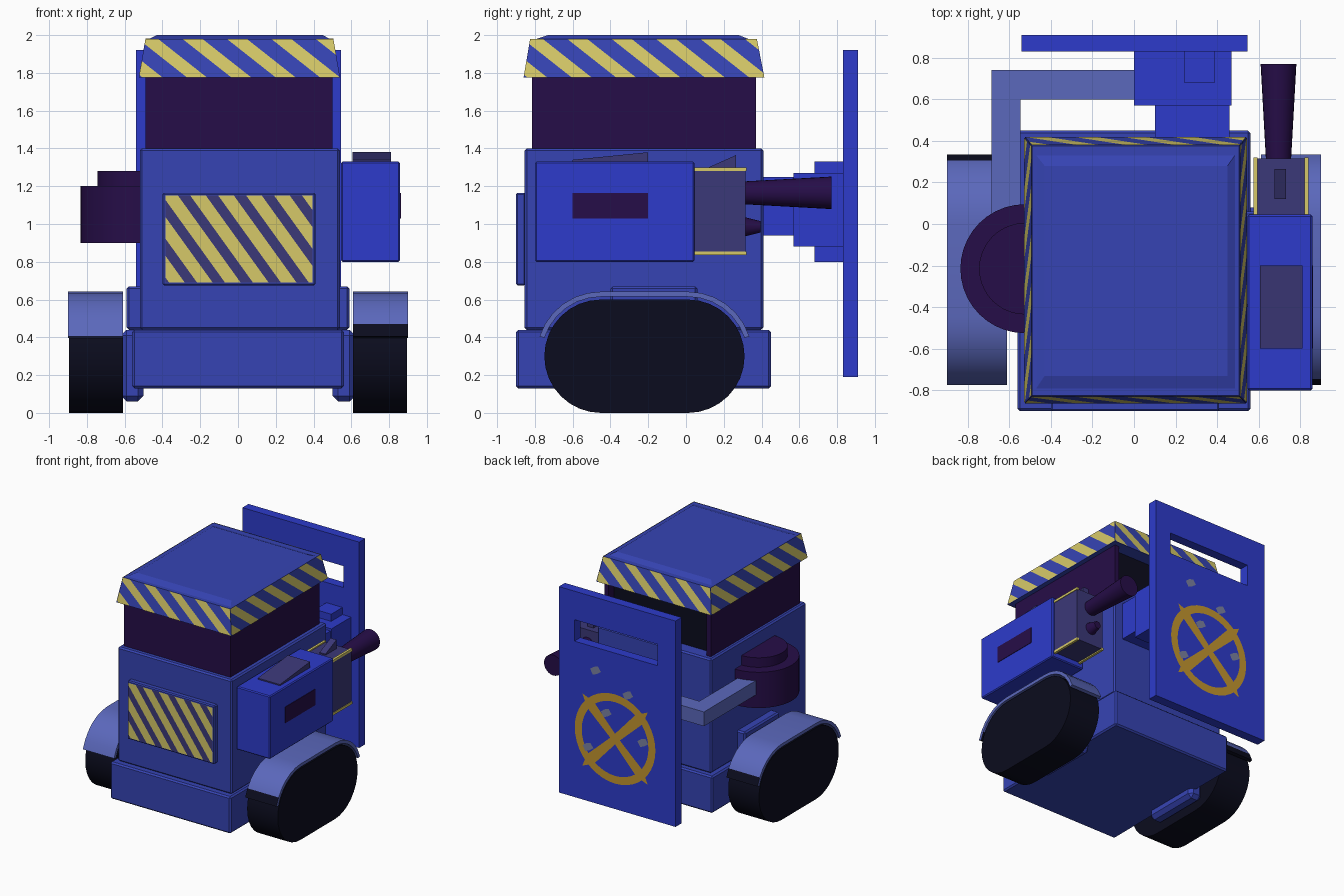
import bpy, bmesh, math
from mathutils import Vector, Matrix

if "Cube" in bpy.data.objects:
    bpy.data.objects.remove(bpy.data.objects["Cube"])


def mat(name, hexcol):
    lin = []
    for i in (0, 2, 4):
        c = int(hexcol[i:i + 2], 16) / 255
        lin.append(c / 12.92 if c <= 0.04045 else ((c + 0.055) / 1.055) ** 2.4)
    m = bpy.data.materials.new(name)
    m.diffuse_color = (*lin, 1)
    m.use_nodes = True
    m.node_tree.nodes["Principled BSDF"].inputs["Base Color"].default_value = m.diffuse_color
    return m


BLUE = mat("body blue", "3644B4")
BRIGHT = mat("bright blue", "2D3BCB")
PALE = mat("pale blue", "5B68BC")
PURPLE = mat("dark purple", "260D48")
DUSTY = mat("dusty purple", "3B3878")
BLACK = mat("rubber black", "0B0C1E")
YELLOW = mat("warning yellow", "D6C968")
GOLD = mat("painted gold", "C4962F")
GREY = mat("worn grey", "7C82A0")


def finish(name, bm, mats, bevel=0, smooth=False, recalc=True):
    if recalc:
        bmesh.ops.recalc_face_normals(bm, faces=bm.faces[:])
    me = bpy.data.meshes.new(name)
    bm.to_mesh(me)
    bm.free()
    for m in mats:
        me.materials.append(m)
    if smooth:
        me.polygons.foreach_set("use_smooth", [True] * len(me.polygons))
        me.set_sharp_from_angle(angle=math.radians(35))
    ob = bpy.data.objects.new(name, me)
    bpy.context.collection.objects.link(ob)
    if bevel:
        b = ob.modifiers.new("bevel", "BEVEL")
        b.width, b.segments = bevel, 1
    return ob


def frustum(name, m, lo, hi, bevel=0):
    """lo / hi = (x0, x1, y0, y1, z) rectangles joined into a solid."""
    bm = bmesh.new()
    a, b = [[bm.verts.new((r[i], r[j], r[4])) for i, j in ((0, 2), (1, 2), (1, 3), (0, 3))]
            for r in (lo, hi)]
    bm.faces.new(a)
    bm.faces.new(b)
    for i in range(4):
        j = (i + 1) % 4
        bm.faces.new((a[i], a[j], b[j], b[i]))
    return finish(name, bm, [m], bevel)


def box(name, m, x0, x1, y0, y1, z0, z1, bevel=0):
    return frustum(name, m, (x0, x1, y0, y1, z0), (x0, x1, y0, y1, z1), bevel)


def prism(name, mats, pts, x0, x1, rule=None, smooth=False):
    """Extrude a (y, z) profile along x."""
    bm = bmesh.new()
    a = [bm.verts.new((x0, y, z)) for y, z in pts]
    b = [bm.verts.new((x1, y, z)) for y, z in pts]
    bm.faces.new(a)
    bm.faces.new(b)
    for i in range(len(pts)):
        j = (i + 1) % len(pts)
        f = bm.faces.new((a[i], a[j], b[j], b[i]))
        if rule:
            f.material_index = rule(f.calc_center_median())
    return finish(name, bm, mats, smooth=smooth)


def cone(name, m, centre, r0, r1, length, along_y=False, seg=32):
    bm = bmesh.new()
    rot = Matrix.Rotation(-math.pi / 2, 4, "X") if along_y else Matrix()
    bmesh.ops.create_cone(bm, cap_ends=True, segments=seg, radius1=r0, radius2=r1, depth=length,
                          matrix=Matrix.Translation(centre) @ rot)
    return finish(name, bm, [m], smooth=True)


def stripes(name, corners, period, lean, frac, phase, dark):
    """Diagonal bands cut into one quad (corners counter-clockwise from bottom left)."""
    p = [Vector(c) for c in corners]
    u = (p[1] - p[0]).normalized()
    nrm = u.cross(p[3] - p[0]).normalized()
    d = u + lean * nrm.cross(u)
    p = [q + nrm * 0.004 for q in p]
    bm = bmesh.new()
    bm.faces.new([bm.verts.new(q) for q in p])
    for i in range(-3, 16):
        for off in (0, frac * period):
            bmesh.ops.bisect_plane(bm, geom=bm.verts[:] + bm.edges[:] + bm.faces[:],
                                   plane_co=p[0] + d / d.length_squared * (phase + i * period + off),
                                   plane_no=d)
    for f in bm.faces:
        t = (f.calc_center_median() - p[0]).dot(d) - phase
        f.material_index = 0 if t % period < frac * period else 1
    finish(name, bm, [YELLOW, dark], recalc=False)


# Hull
box("base_skirt", BLUE, -0.56, 0.56, -0.9, 0.45, 0.13, 0.44, 0.012)
box("body", BLUE, -0.52, 0.54, -0.855, 0.41, 0.44, 1.4, 0.012)

# Front warning sign
box("sign_frame", BLUE, -0.4, 0.41, -0.9, -0.85, 0.675, 1.165, 0.008)
stripes("sign_stripes", [(-0.385, -0.9, 0.69), (0.395, -0.9, 0.69), (0.395, -0.9, 1.15),
                         (-0.385, -0.9, 1.15)], 0.148, 0.72, 0.56, 0.02, DUSTY)

# Cab band, open at the back with a dark interior
box("cab_front", PURPLE, -0.49, 0.5, -0.815, -0.77, 1.4, 1.78)
for s, x in (("left", -0.49), ("right", 0.46)):
    box("cab_side_" + s, PURPLE, x, x + 0.04, -0.77, 0.37, 1.4, 1.78)
box("cab_interior", BLACK, -0.45, 0.46, -0.77, 0.3, 1.4, 1.78)

# Roof with striped slopes
L = (-0.525, 0.54, -0.86, 0.415, 1.775)
H = (-0.49, 0.505, -0.825, 0.375, 1.98)
frustum("roof", BLUE, L, H)
frustum("roof_panel", BLUE, (-0.47, 0.485, -0.79, 0.33, 1.98), (-0.43, 0.45, -0.73, 0.28, 2.0))


def rect(r):
    return [(r[i], r[j], r[4]) for i, j in ((0, 2), (1, 2), (1, 3), (0, 3))]


lo, hi = rect(L), rect(H)
for i, side in enumerate(("front", "right", "back", "left")):
    j = (i + 1) % 4
    stripes("roof_stripes_" + side, [lo[i], lo[j], hi[j], hi[i]], 0.235, 1.25, 0.45, 0.02, BLUE)


# Tracks, fenders and track mounts
def arc(cy, r, a0, a1, n):
    return [(cy + r * math.cos(math.radians(a0 + (a1 - a0) * k / n)),
             0.3 + r * math.sin(math.radians(a0 + (a1 - a0) * k / n))) for k in range(n + 1)]


FRONT, BACK = -0.45, 0.01
for s, side in ((-1, "left"), (1, "right")):
    prism("track_" + side, [BLACK], arc(BACK, 0.3, -90, 90, 16) + arc(FRONT, 0.3, 90, 270, 16),
          s * 0.61, s * 0.895, smooth=True)
    outer = arc(BACK, 0.342, 18, 90, 6) + arc(FRONT, 0.342, 90, 162, 6)
    inner = arc(FRONT, 0.315, 162, 90, 6) + arc(BACK, 0.315, 90, 18, 6)
    # one end of each fender is finished in black
    prism("fender_" + side, [PALE, BLACK], outer + inner, s * 0.61, s * 0.9,
          lambda c, s=s: int(c.z < 0.47 and (c.y + 0.22) * s < 0), smooth=True)
    a, b = sorted((s * 0.5, s * 0.59))
    box("upper_mount_" + side, BLUE, a, b, -0.4, 0.06, 0.44, 0.67, 0.012)
    a, b = sorted((s * 0.5, s * 0.62))
    box("lower_mount_" + side, BLUE, a, b, -0.42, 0.08, 0.06, 0.44, 0.03)

# Left shoulder drum and bent arm to the shield
cone("shoulder_drum", PURPLE, (-0.525, -0.215, 1.05), 0.31, 0.31, 0.3, seg=40)
cone("shoulder_cap", PURPLE, (-0.525, -0.215, 1.24), 0.22, 0.22, 0.08, seg=40)
box("arm_upper", PALE, -0.685, -0.545, -0.1, 0.74, 1.01, 1.13)
box("arm_fore", PALE, -0.545, 0.03, 0.6, 0.74, 1.01, 1.13)

# Shield mount
box("mount_root", BRIGHT, 0.1, 0.46, 0.4, 0.57, 0.94, 1.25)
box("mount_block", BRIGHT, 0.0, 0.47, 0.57, 0.83, 0.88, 1.27)
box("mount_clamp", BRIGHT, 0.24, 0.39, 0.68, 0.83, 0.8, 1.33)

# Shield plate with a viewing slot
bm = bmesh.new()
out, slot = [[bm.verts.new((x, 0.83, z)) for x, z in ((a, c), (b, c), (b, d), (a, d))]
             for a, b, c, d in ((-0.54, 0.545, 0.19, 1.92), (-0.37, 0.4, 1.5, 1.68))]
faces = [bm.faces.new((out[i], out[(i + 1) % 4], slot[(i + 1) % 4], slot[i])) for i in range(4)]
ext = bmesh.ops.extrude_face_region(bm, geom=faces, use_keep_orig=True)
bmesh.ops.translate(bm, vec=(0, 0.08, 0),
                    verts=[g for g in ext["geom"] if isinstance(g, bmesh.types.BMVert)])
finish("shield", bm, [BRIGHT])


# Painted ring, cross and chips on the shield
def paint(name, m, polys, y):
    bm = bmesh.new()
    for poly in polys:
        f = bm.faces.new([bm.verts.new((x, y, z)) for x, z in poly])
        f.normal_update()
        if f.normal.y < 0:
            f.normal_flip()
    finish(name, bm, [m], recalc=False)


def polar(r, a, side=0.0):
    c, s = math.cos(a), math.sin(a)
    return (0.02 + r * c - side * s, 0.78 + r * s + side * c)


N = 40
step = 2 * math.pi / N
paint("painted_ring", GOLD, [[polar(0.31, k * step), polar(0.375, k * step),
                              polar(0.375, (k + 1) * step), polar(0.31, (k + 1) * step)]
                             for k in range(N)], 0.913)
cross = []
for k in range(4):
    a = math.pi / 4 + k * math.pi / 2
    cross.append([polar(0, a, -0.03), polar(0.32, a, -0.045), polar(0.43, a),
                  polar(0.32, a, 0.045), polar(0, a, 0.03)])
paint("painted_cross", GOLD, cross, 0.914)
chips = [(0.2, 1.31), (0.1, 0.98), (-0.1, 1.18), (0.27, 0.65), (-0.24, 0.82)]
paint("paint_chips", GREY, [[(x + r * math.cos(k * 1.047), z + r * math.sin(k * 1.047))
                             for k, r in enumerate((0.05, 0.03, 0.045, 0.05, 0.03, 0.05))]
                            for x, z in chips], 0.916)

# Right-hand gun: housing, vents, muzzle block, barrels
box("gun_housing", BRIGHT, 0.545, 0.858, -0.8, 0.045, 0.8, 1.33, 0.008)
box("side_vent", PURPLE, 0.85, 0.862, -0.6, -0.2, 1.03, 1.165)
prism("top_vent", [DUSTY], [(-0.6, 1.32), (-0.2, 1.32), (-0.2, 1.38), (-0.6, 1.34)], 0.605, 0.81)
box("muzzle_block", DUSTY, 0.58, 0.835, 0.04, 0.315, 0.845, 1.29)
for i, x in enumerate((0.575, 0.82)):
    for j, z in enumerate((0.835, 1.28)):
        box(f"muzzle_edge_{i}{j}", YELLOW, x, x + 0.02, 0.045, 0.32, z, z + 0.02)
prism("gun_sight", [DUSTY], [(0.12, 1.28), (0.265, 1.28), (0.265, 1.365), (0.12, 1.3)], 0.675, 0.73)
cone("main_barrel", PURPLE, (0.695, 0.535, 1.165), 0.06, 0.086, 0.47, True, 24)
cone("lower_barrel", PURPLE, (0.695, 0.345, 0.985), 0.055, 0.03, 0.1, True, 16)
